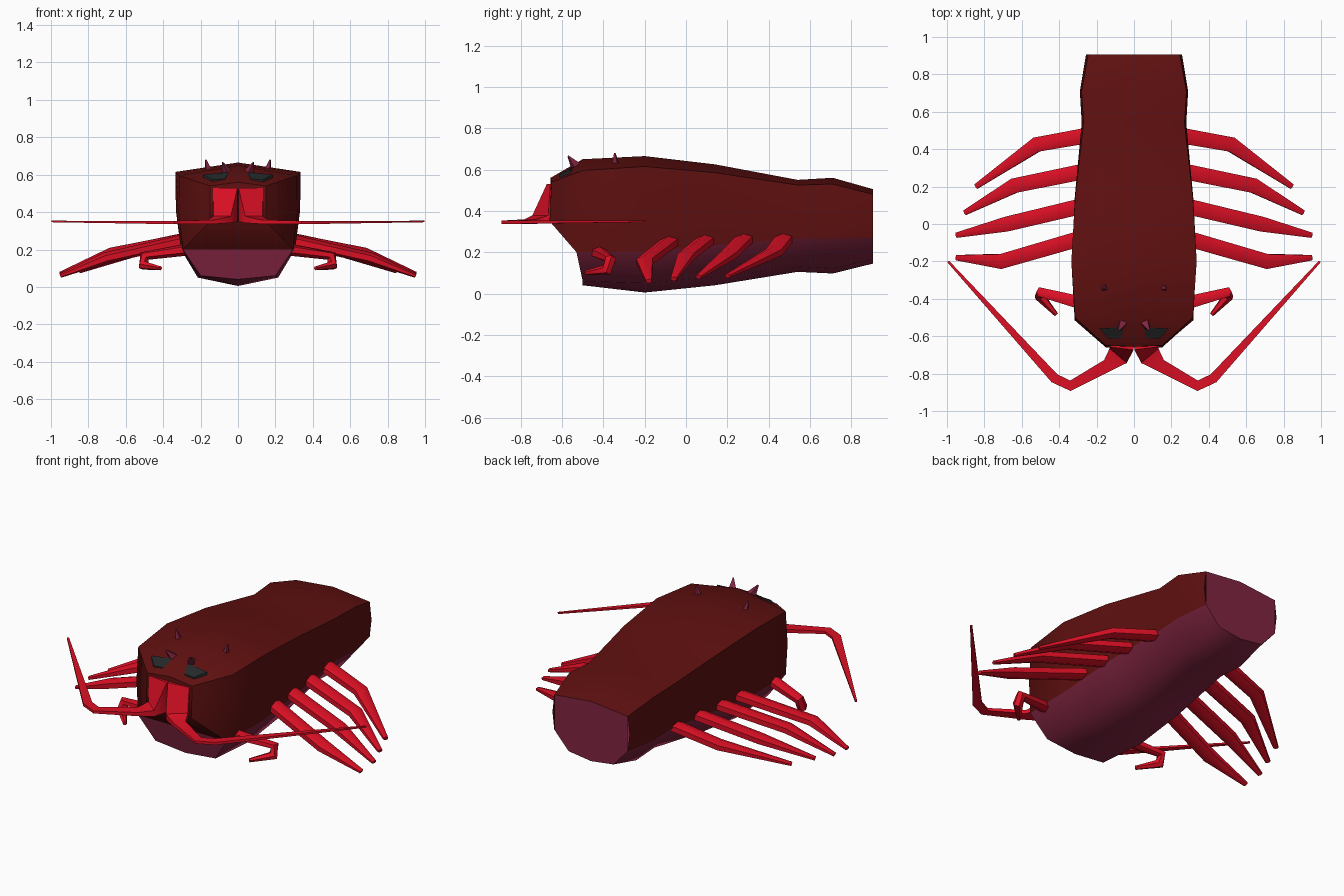
import bpy, math
from mathutils import Vector

if "Cube" in bpy.data.objects:
    bpy.data.objects.remove(bpy.data.objects["Cube"])


def material(name, rgb):
    m = bpy.data.materials.new(name)
    m.diffuse_color = (*rgb, 1)
    m.use_nodes = True
    m.node_tree.nodes["Principled BSDF"].inputs["Base Color"].default_value = m.diffuse_color
    return m


DARK_RED = material("dark red", (0.115, 0.005, 0.005))
BRIGHT_RED = material("bright red", (0.72, 0.005, 0.018))
PURPLE = material("plum", (0.22, 0.018, 0.053))
BLACK = material("charcoal", (0.018, 0.021, 0.022))


def make(name, verts, faces, mat, angle=50):
    me = bpy.data.meshes.new(name)
    me.from_pydata([tuple(v) for v in verts], [], faces)
    me.materials.append(mat)
    me.polygons.foreach_set("use_smooth", [True] * len(me.polygons))
    me.set_sharp_from_angle(angle=math.radians(angle))
    ob = bpy.data.objects.new(name, me)
    bpy.context.collection.objects.link(ob)
    return ob


def loft(rows):
    """Quads between consecutive open rows of equal length."""
    n = len(rows[0])
    faces = [(i * n + j, i * n + j + 1, (i + 1) * n + j + 1, (i + 1) * n + j)
             for i in range(len(rows) - 1) for j in range(n - 1)]
    return [p for r in rows for p in r], faces


def mirrored(half):
    """Complete a half row that starts on the centre plane."""
    return [(-x, y, z) for x, y, z in reversed(half[1:])] + half


def limb(name, path, mat, sides=6, level=False):
    """Tapered tube; path points are (x, y, z, half width, half height)."""
    pts = [Vector(p[:3]) for p in path]
    verts, side = [], None
    for i, p in enumerate(path):
        a = (pts[i] - pts[i - 1]).normalized() if i else Vector()
        b = (pts[i + 1] - pts[i]).normalized() if i + 1 < len(pts) else Vector()
        t = (a + b).normalized()
        if side is None or level:
            side = t.cross(Vector((0, 0, 1))).normalized()
        else:
            side = (side - t * side.dot(t)).normalized()
        up = Vector((0, 0, 1)) if level else side.cross(t)
        k = 1 / math.cos(math.pi / sides)
        for j in range(sides):
            ang = 2 * math.pi * (j + 0.5) / sides
            verts.append(pts[i] + side * math.cos(ang) * p[3] * k
                         + up * math.sin(ang) * p[4] * k)
    faces = [(i * sides + j, i * sides + (j + 1) % sides,
              (i + 1) * sides + (j + 1) % sides, (i + 1) * sides + j)
             for i in range(len(path) - 1) for j in range(sides)]
    last = (len(path) - 1) * sides
    faces += [tuple(reversed(range(sides))), tuple(range(last, last + sides))]
    return make(name, verts, faces, mat)


def both(fn, name, pts, *args, **kw):
    for tag, s in (("right", 1), ("left", -1)):
        ob = fn(f"{name}_{tag}", [(p[0] * s, *p[1:]) for p in pts], *args, **kw)
        fix_normals(ob)


def fix_normals(ob):
    import bmesh
    bm = bmesh.new()
    bm.from_mesh(ob.data)
    bmesh.ops.recalc_face_normals(bm, faces=bm.faces)
    bm.to_mesh(ob.data)
    bm.free()


# Body stations: y, ridge z, shoulder width, shoulder z, seam width, seam z,
# belly width, belly z, keel z
stations = [
    (-0.50, 0.65, 0.315, 0.595, 0.295, 0.20, 0.20, 0.06, 0.04),
    (-0.20, 0.665, 0.335, 0.615, 0.305, 0.20, 0.215, 0.05, 0.005),
    (0.14, 0.625, 0.315, 0.585, 0.295, 0.235, 0.20, 0.08, 0.04),
    (0.54, 0.55, 0.27, 0.525, 0.265, 0.265, 0.165, 0.13, 0.105),
    (0.71, 0.56, 0.28, 0.53, 0.275, 0.265, 0.165, 0.12, 0.097),
    (0.905, 0.505, 0.245, 0.48, 0.245, 0.27, 0.15, 0.165, 0.145),
]

# Upper shell, with snout and chin
rows = [mirrored([(0, -0.655, 0.56), (0.15, -0.65, 0.54), (0.15, -0.655, 0.45),
                  (0.15, -0.66, 0.35)])]
for k, (y, zc, we, ze, wb, zb, *_) in enumerate(stations):
    yb = -0.53 if k == 0 else y
    rows.append(mirrored([(0, y, zc), (we, y, ze),
                          ((we + wb) / 2 + 0.012, (y + yb) / 2, (ze + zb) / 2),
                          (wb, yb, zb)]))
verts, faces = loft(rows)
faces += [(0, 1, 2, 3, 4, 5, 6), (0, 6, 13, 7)]
fix_normals(make("shell", verts, faces, DARK_RED))

# Belly with front wall and tail end cap
rows = []
for k, (y, zc, we, ze, wb, zb, wm, zm, zk) in enumerate(stations):
    yb = -0.53 if k == 0 else y
    rows.append(mirrored([(0, y, zk), (wm, y, zm), (wb, yb, zb)]))
verts, faces = loft(rows)
n = len(verts)
y, zc, we, ze = stations[-1][:4]
verts += [(we, y, ze), (0, y, zc), (-we, y, ze)]
faces += [(0, 1, 2, 3, 4), (n - 5, n - 4, n - 3, n - 2, n - 1, n, n + 1, n + 2)]
fix_normals(make("belly", verts, faces, PURPLE))

# Walking legs: root, knee, tip
legs = [
    ((0.24, 0.475, 0.265), (0.52, 0.425, 0.20), (0.845, 0.20, 0.085)),
    ((0.25, 0.285, 0.265), (0.64, 0.205, 0.185), (0.905, 0.06, 0.08)),
    ((0.26, 0.10, 0.26), (0.68, 0.00, 0.18), (0.95, -0.06, 0.07)),
    ((0.26, -0.07, 0.255), (0.71, -0.20, 0.155), (0.95, -0.18, 0.06)),
]
for i, (root, knee, tip) in enumerate(legs):
    both(limb, f"leg_{i + 1}", [(*root, 0.042, 0.028), (*knee, 0.04, 0.026),
                                (*tip, 0.014, 0.01)], BRIGHT_RED)

# Small hooked front arms
both(limb, "front_arm", [(0.27, -0.425, 0.20, 0.035, 0.028),
                         (0.50, -0.365, 0.165, 0.025, 0.025),
                         (0.505, -0.385, 0.115, 0.025, 0.025),
                         (0.415, -0.485, 0.10, 0.01, 0.01)], BRIGHT_RED)

# Feelers with tall broad roots that form the face
both(limb, "feeler", [(0.068, -0.62, 0.44, 0.066, 0.09),
                      (0.068, -0.665, 0.44, 0.066, 0.09),
                      (0.085, -0.705, 0.36, 0.06, 0.018),
                      (0.14, -0.755, 0.348, 0.034, 0.011),
                      (0.34, -0.865, 0.345, 0.028, 0.008),
                      (0.425, -0.825, 0.345, 0.026, 0.008),
                      (0.994, -0.20, 0.35, 0.006, 0.004)],
     BRIGHT_RED, sides=4, level=True)


# Eyes: angular blocks set in the brow
def eye(name, outline, mat):
    verts = [(x, y, z + d) for d in (-0.04, 0.012) for x, y, z in outline]
    faces = [(0, 1, 2, 3), (4, 5, 6, 7)]
    faces += [(j, (j + 1) % 4, (j + 1) % 4 + 4, j + 4) for j in range(4)]
    return make(name, verts, faces, mat, 20)


both(eye, "eye", [(0.185, -0.56, 0.588), (0.05, -0.55, 0.602),
                  (0.07, -0.612, 0.565), (0.135, -0.612, 0.562)], BLACK)

# Horns on the brow and the back
both(limb, "brow_horn", [(0.055, -0.52, 0.60, 0.025, 0.025),
                         (0.083, -0.57, 0.665, 0.003, 0.003)], PURPLE, sides=4)
both(limb, "back_horn", [(0.155, -0.34, 0.61, 0.017, 0.017),
                         (0.172, -0.345, 0.68, 0.003, 0.003)], PURPLE, sides=4)
